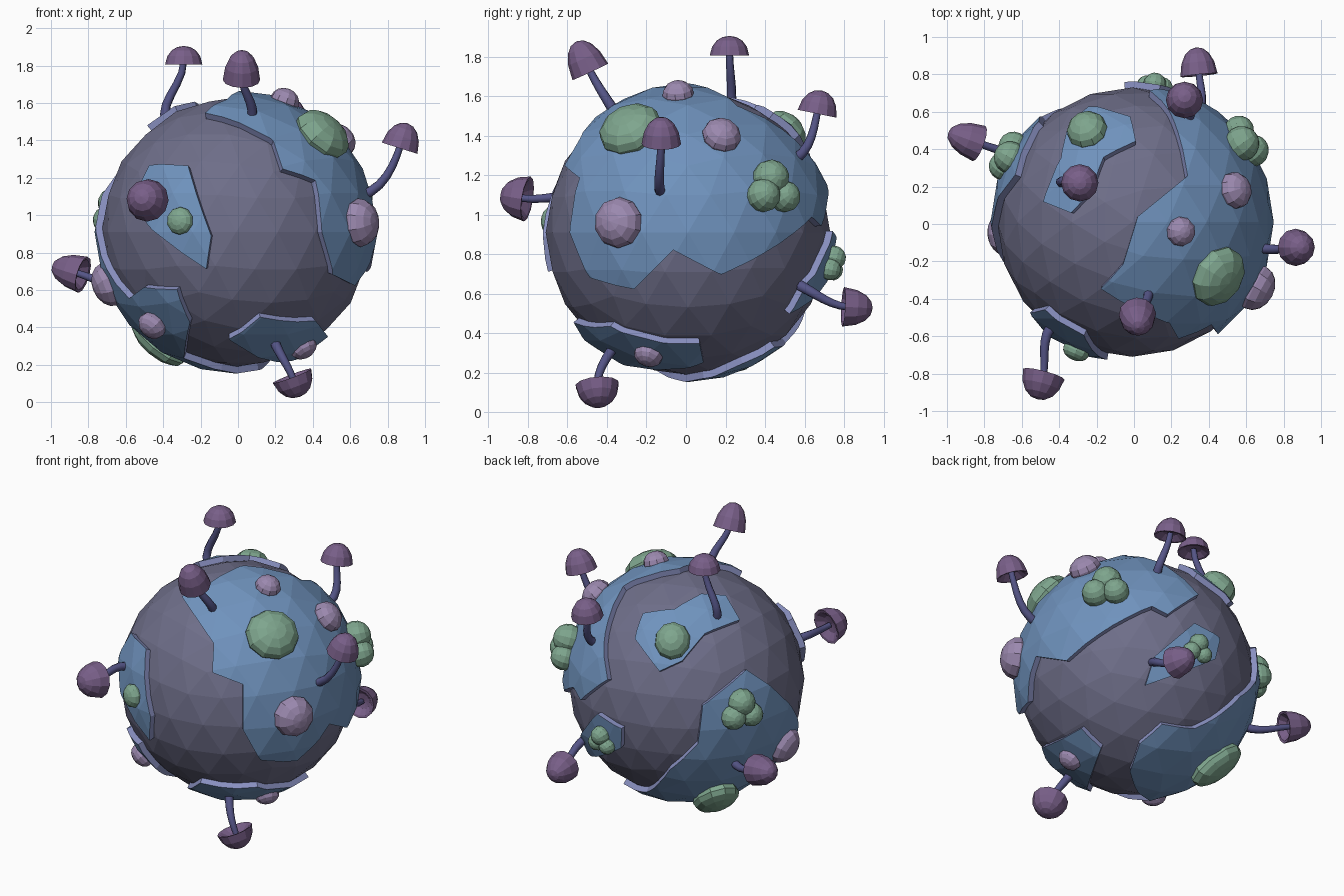
import bpy, bmesh, math
from mathutils import Vector, Matrix

if "Cube" in bpy.data.objects:
    bpy.data.objects.remove(bpy.data.objects["Cube"])

C = Vector((-0.01, 0.01, 0.91))
SEA, LAND = 0.72, 0.757

def mat(name, rgb):
    m = bpy.data.materials.new(name)
    m.diffuse_color = (*rgb, 1)
    m.use_nodes = True
    m.node_tree.nodes["Principled BSDF"].inputs["Base Color"].default_value = m.diffuse_color
    return m

M_SEA = mat("sea", (.156, .156, .25))
M_LAND = mat("land", (.16, .29, .51))
M_RIM = mat("rim", (.25, .28, .53))
M_GREEN = mat("green", (.21, .38, .27))
M_CAP = mat("cap", (.19, .115, .25))
M_ROCK = mat("rock", (.33, .25, .43))
M_STEM = mat("stem", (.09, .09, .24))

# viewing directions (azimuth, elevation) used to place things on the ball
VIEWS = dict(F=(0, 0), R=(90, 0), T=(0, 90), B=(0, -90), L=(215, 25), K=(145, -25))

def on_ball(view, u, v):
    a, e = (math.radians(t) for t in VIEWS[view])
    right = Vector((math.cos(a), math.sin(a), 0))
    up = Vector((-math.sin(a) * math.sin(e), math.cos(a) * math.sin(e), math.cos(e)))
    out = right.cross(up)
    return right * u + up * v + out * math.sqrt(max(LAND ** 2 - u * u - v * v, 0))

def add(name, bm, mats, loc=C):
    me = bpy.data.meshes.new(name)
    bm.to_mesh(me)
    bm.free()
    for m in mats:
        me.materials.append(m)
    ob = bpy.data.objects.new(name, me)
    ob.location = loc
    bpy.context.collection.objects.link(ob)
    return ob

def ball(name, radius, mats):
    bm = bmesh.new()
    bmesh.ops.create_icosphere(bm, subdivisions=3, radius=radius)
    return add(name, bm, mats)

def land(name, outline):
    """Raised plate: a cone through the outline cuts a patch out of a larger ball."""
    pts = [on_ball(*p) for p in outline]
    mid = sum(pts, Vector()).normalized()
    bm = bmesh.new()
    apex = bm.verts.new((0, 0, 0))
    vs = [bm.verts.new(p * (1.0 / p.dot(mid))) for p in pts]
    for i, v in enumerate(vs):
        bm.faces.new((apex, vs[i - 1], v))
    bm.faces.new(vs)
    bmesh.ops.recalc_face_normals(bm, faces=bm.faces)
    cutter = add("cutter", bm, [])
    cutter.hide_render = True
    ob = ball(name, LAND, [M_LAND, M_RIM])
    mod = ob.modifiers.new("cut", 'BOOLEAN')
    mod.operation, mod.solver, mod.object = 'INTERSECT', 'EXACT', cutter
    bpy.context.view_layer.objects.active = ob
    bpy.ops.object.modifier_apply(modifier="cut")
    bpy.data.objects.remove(cutter)
    # keep the outer skin, then drop a rim wall down into the sea
    bm = bmesh.new()
    bm.from_mesh(ob.data)
    bmesh.ops.delete(bm, geom=[v for v in bm.verts if v.co.length < 0.4], context='VERTS')
    for f in bm.faces:
        f.material_index = 0
    top = list(bm.faces)
    edge = [e for e in bm.edges if e.is_boundary]
    new = bmesh.ops.extrude_edge_only(bm, edges=edge)["geom"]
    for g in new:
        if isinstance(g, bmesh.types.BMVert):
            g.co *= 0.925
        elif isinstance(g, bmesh.types.BMFace):
            g.material_index = 1
    bmesh.ops.recalc_face_normals(bm, faces=bm.faces)
    if top and top[0].normal.dot(top[0].calc_center_median()) < 0:
        bmesh.ops.reverse_faces(bm, faces=bm.faces)
    bm.to_mesh(ob.data)
    bm.free()

def frame(z):
    return z.to_track_quat('Z', 'Y').to_matrix().to_4x4()

def blob(name, p, r, thick, m, r2=None):
    """Squashed boulder lying on the ball."""
    p = Vector(p)
    bm = bmesh.new()
    bmesh.ops.create_uvsphere(bm, u_segments=10, v_segments=8, radius=1)
    bm.transform(frame(p.normalized()) @ Matrix.Diagonal((r2 or r, r, thick, 1)))
    add(name, bm, [m], C + p)

def cluster(name, p, r):
    p = Vector(p)
    q = frame(p.normalized())
    bm = bmesh.new()
    for x, y, s in ((0, .45, .72), (.5, -.3, .62), (-.5, -.25, .66)):
        bmesh.ops.create_uvsphere(bm, u_segments=12, v_segments=8, radius=r * s,
                                  matrix=q @ Matrix.Translation((x * r, y * r, 0)))
    add(name, bm, [M_GREEN], C + p)

def mushroom(i, base, cap, axis, r, h):
    base, cap, axis = C + Vector(base), Vector(cap), Vector(axis).normalized()
    # stem
    end = cap - axis * h * 0.3
    n = (base - C).normalized()
    cu = bpy.data.curves.new("stem", 'CURVE')
    cu.dimensions, cu.bevel_depth, cu.bevel_resolution = '3D', 0.02, 2
    cu.resolution_u, cu.use_fill_caps = 6, True
    sp = cu.splines.new('BEZIER')
    sp.bezier_points.add(1)
    k = (end - base).length * 0.4
    for bp, co, d, rad in zip(sp.bezier_points, (base - n * .03, end), (n, axis), (1.4, .9)):
        bp.co, bp.handle_left, bp.handle_right, bp.radius = co, co - d * k, co + d * k, rad
    stem = bpy.data.objects.new(f"stem_{i}", cu)
    cu.materials.append(M_STEM)
    bpy.context.collection.objects.link(stem)
    bpy.ops.object.select_all(action='DESELECT')
    stem.select_set(True)
    bpy.context.view_layer.objects.active = stem
    bpy.ops.object.convert(target='MESH')
    # cap: lathed dome with a hollow underside
    prof = [(0, .5), (.35, .44), (.65, .26), (.88, -.05), (1, -.5), (.85, -.48), (.5, -.25), (0, -.18)]
    bm = bmesh.new()
    vs = [bm.verts.new((x * r, 0, z * h)) for x, z in prof]
    es = [bm.edges.new(e) for e in zip(vs, vs[1:])]
    bmesh.ops.spin(bm, geom=vs + es, axis=(0, 0, 1), cent=(0, 0, 0), steps=12, angle=math.tau)
    bmesh.ops.remove_doubles(bm, verts=bm.verts, dist=1e-4)
    bmesh.ops.recalc_face_normals(bm, faces=bm.faces)
    bm.transform(frame(axis))
    add(f"cap_{i}", bm, [M_CAP], cap)

# planet
ball("planet", SEA, [M_SEA])

# raised land plates
land("land_right", [("T", -.17, -.36), ("F", .2, .49), ("F", .25, .34), ("F", .43, .28), ("F", .46, 0),
                    ("F", .52, -.23), ("R", -.275, -.29), ("R", -.075, -.09), ("R", .17, -.215),
                    ("K", .03, .39), ("K", .13, .345), ("K", .33, .49), ("T", .2, .6), ("T", .3, .25),
                    ("T", .03, .03), ("T", -.05, -.23)])
land("land_left", [("L", .37, .06), ("L", .1, -.16), ("L", .07, -.4), ("L", -.1, -.556), ("K", .33, -.35),
                   ("K", .12, -.34), ("K", -.01, -.46), ("B", .12, -.08), ("B", -.08, .08), ("B", -.28, .2),
                   ("F", -.25, -.49), ("F", -.32, -.31), ("F", -.5, -.3), ("F", -.58, -.36), ("L", .67, -.2)])
land("land_top", [("T", -.48, .11), ("T", -.385, .35), ("T", -.34, .53), ("T", -.235, .625), ("T", -.01, .57),
                  ("T", .02, .44), ("T", -.155, .35), ("T", -.225, .16), ("T", -.33, .05)])
land("land_front", [("F", -.47, .36), ("F", -.26, .36), ("F", -.135, -.02), ("F", -.16, -.2),
                    ("F", -.48, .04), ("F", -.55, .18)])
land("land_bottom", [("F", -.04, -.58), ("F", .13, -.46), ("F", .43, -.48), ("R", .06, -.57),
                     ("B", .35, -.08), ("B", .1, .35)])
land("land_back", [("K", .3, .3), ("K", .467, .22), ("K", .44, .085), ("K", 0, -.11), ("K", .05, .07)])

# purple boulders
for i, (p, r, t) in enumerate([((.66, -.35, .05), .13, .1), ((.55, .17, .49), .1, .08),
                               ((.26, -.05, .70), .08, .07), ((-.45, -.37, -.50), .08, .06),
                               ((-.68, -.06, -.28), .12, .09), ((.36, -.2, -.62), .075, .055)]):
    blob(f"boulder_{i}", p, r, t, M_ROCK)

# green bushes
for i, (p, r, r2, t) in enumerate([((.46, -.29, .52), .16, .17, .1), ((-.24, .49, .51), .12, .11, .09),
                                   ((-.30, -.69, .06), .075, .075, .05), ((-.41, .27, -.58), .19, .14, .08)]):
    blob(f"bush_{i}", p, r, t, M_GREEN, r2)
cluster("bush_cluster_right", (.6, .43, .22), .13)
cluster("bush_cluster_left", (-.66, .35, .1), .12)
cluster("bush_cluster_back", (.12, .73, -.165), .085)

# mushrooms: base (from planet centre), cap centre, cap axis, radius, height
for i, m in enumerate([
        ((-.38, .21, .6), (-.29, .22, 1.855), (0, 0, 1), .1, .1),
        ((.09, -.39, .64), (.02, -.52, 1.8), (.02, -.42, .9), .1, .17),
        ((.69, -.14, .2), (.885, -.125, 1.425), (.3, 0, .95), .1, .14),
        ((.31, .57, .39), (.27, .675, 1.57), (0, .2, .98), .1, .12),
        ((.36, .59, -.28), (.34, .87, .53), (-.1, .98, -.05), .1, .15),
        ((-.45, -.58, .18), (-.5, -.87, 1.09), (-.25, -.95, .15), .115, .14),
        ((-.6, .34, -.28), (-.91, .46, .705), (-.9, .33, .26), .1, .18),
        ((.21, -.39, -.6), (.31, -.445, .085), (.35, .08, -.93), .112, .12)]):
    mushroom(i, *m)
